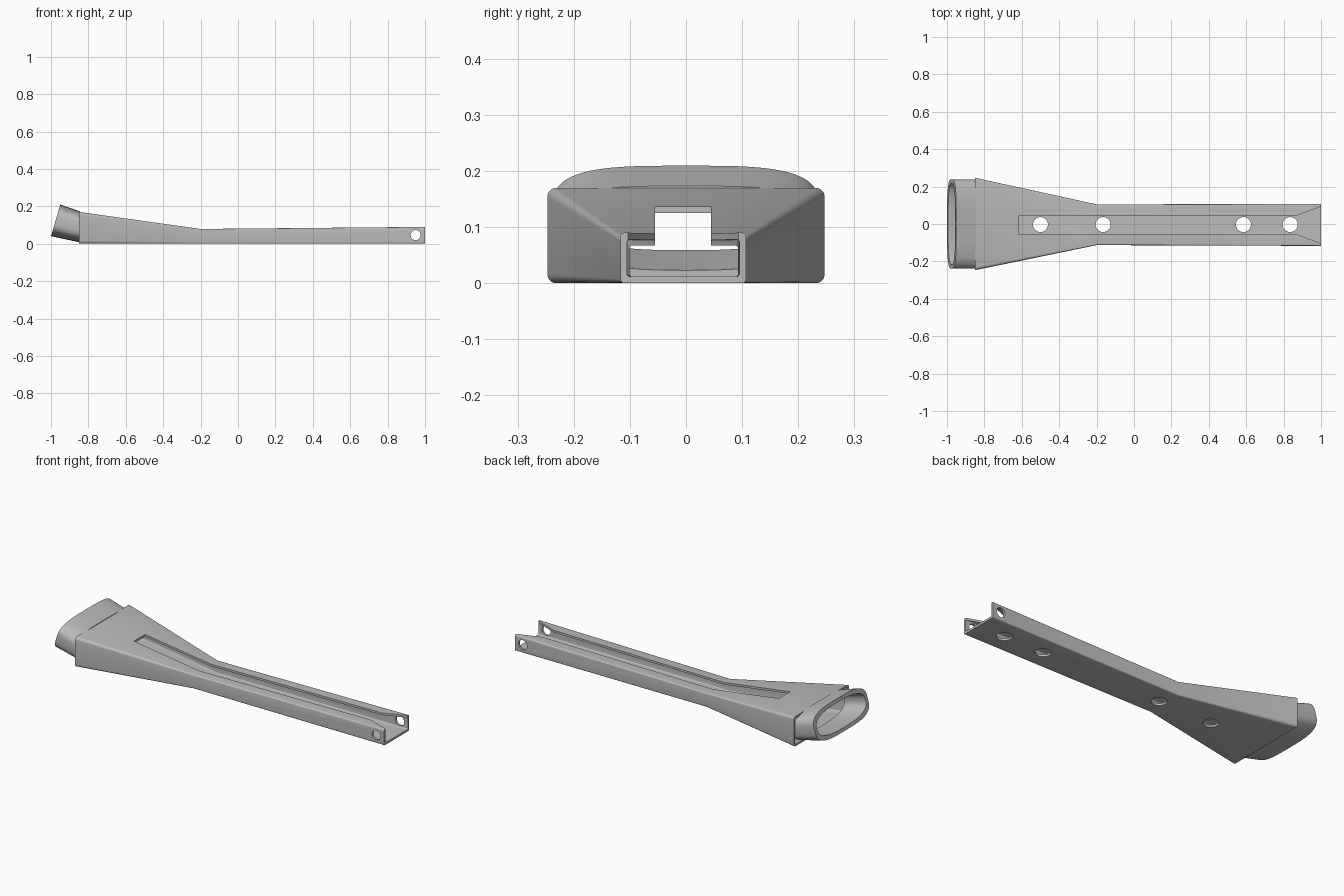
import bpy, bmesh
from math import cos, sin, pi, copysign
from mathutils import Vector

cube = bpy.data.objects.get("Cube")
if cube:
    bpy.data.objects.remove(cube, do_unlink=True)

grey = bpy.data.materials.new("grey metal")
grey.use_nodes = True
COLOR = (0.5, 0.5, 0.5, 1)
grey.diffuse_color = COLOR
grey.node_tree.nodes["Principled BSDF"].inputs["Base Color"].default_value = COLOR


def make_object(name, bm):
    bmesh.ops.recalc_face_normals(bm, faces=bm.faces)
    mesh = bpy.data.meshes.new(name)
    bm.to_mesh(mesh)
    bm.free()
    obj = bpy.data.objects.new(name, mesh)
    bpy.context.collection.objects.link(obj)
    mesh.materials.append(grey)
    return obj


def hollow_loft(name, outer, inner):
    """Closed shell through matching outer and inner rings."""
    bm = bmesh.new()
    rings = [[bm.verts.new(p) for p in ring] for ring in outer + inner[::-1]]
    for a, b in zip(rings, rings[1:] + rings[:1]):
        for i in range(len(a)):
            j = (i + 1) % len(a)
            bm.faces.new((a[i], a[j], b[j], b[i]))
    return make_object(name, bm)


def rounded_ring(x, half_w, z0, z1, y, r, steps=5):
    pts = []
    for k, (sy, sz) in enumerate([(1, 1), (-1, 1), (-1, -1), (1, -1)]):
        cy = y + sy * (half_w - r)
        cz = z1 - r if sz > 0 else z0 + r
        for s in range(steps + 1):
            a = (k + s / steps) * pi / 2
            pts.append((x, cy + r * cos(a), cz + r * sin(a)))
    return pts


def oval_ring(centre, up, half_w, half_h, power, steps=64):
    pts = []
    for i in range(steps):
        a = 2 * pi * i / steps
        c, s = cos(a), sin(a)
        w = half_w * copysign(abs(c) ** (2 / power), c)
        h = half_h * copysign(abs(s) ** (2 / power), s)
        pts.append(Vector(centre) + Vector((0, w, 0)) + up * h)
    return pts


def prism(name, pts, offset):
    bm = bmesh.new()
    face = bm.faces.new([bm.verts.new(p) for p in pts])
    top = bmesh.ops.extrude_face_region(bm, geom=[face])["geom"]
    bmesh.ops.translate(bm, vec=offset, verts=[v for v in top if isinstance(v, bmesh.types.BMVert)])
    return make_object(name, bm)


def cut(target, cutter):
    cutter.hide_render = True
    cutter.hide_set(True)
    mod = target.modifiers.new(cutter.name, "BOOLEAN")
    mod.operation = "DIFFERENCE"
    mod.solver = "EXACT"
    mod.object = cutter


def circle(centre, u, v, r):
    return [Vector(centre) + u * r * cos(2 * pi * i / 32) + v * r * sin(2 * pi * i / 32) for i in range(32)]


X, Y, Z = Vector((1, 0, 0)), Vector((0, 1, 0)), Vector((0, 0, 1))

# Flared channel: x, half width, height, sideways offset
WALL = 0.012
sections = [(-0.85, 0.247, 0.17, 0), (-0.2, 0.109, 0.079, -0.004), (1, 0.112, 0.09, -0.005)]
outer = [rounded_ring(x, w, 0, h, y, 0.016 if x < -0.5 else 0.007) for x, w, h, y in sections]
inner = [rounded_ring(x, w - WALL, WALL, h - WALL, y, 0.005) for x, w, h, y in sections]
body = hollow_loft("channel_body", outer, inner)

# Long top slot, widening at the open end
slot = [(-0.615, -0.055), (0.87, -0.055), (1.01, -0.107), (1.01, 0.097), (0.87, 0.045), (-0.615, 0.045)]
cut(body, prism("slot_cutter", [(x, y, 0.035) for x, y in slot], Z * 0.3))

# Floor holes and side pin holes
for i, x in enumerate((-0.5, -0.165, 0.585, 0.835)):
    cut(body, prism(f"floor_hole_cutter_{i + 1}", circle((x, -0.003, -0.05), X, Y, 0.04), Z * 0.08))
cut(body, prism("pin_hole_cutter", circle((0.95, -0.3, 0.046), X, Z, 0.027), Y * 0.6))

# Tilted oval collar at the wide end
tilt = Vector((0.28, 0, 0.96)).normalized()
root, mouth = (-0.845, 0, 0.09), (-0.975, 0, 0.125)
collar = hollow_loft(
    "oval_collar",
    [oval_ring(root, Z, 0.238, 0.083, 3.6), oval_ring(mouth, tilt, 0.238, 0.088, 3.4)],
    [oval_ring(root, Z, 0.215, 0.067, 2.7), oval_ring(mouth, tilt, 0.217, 0.069, 2.7)],
)

# Smooth shading with crisp edges
for obj in (body, collar):
    bpy.ops.object.select_all(action="DESELECT")
    obj.select_set(True)
    bpy.context.view_layer.objects.active = obj
    bpy.ops.object.shade_smooth_by_angle(angle=0.5)
